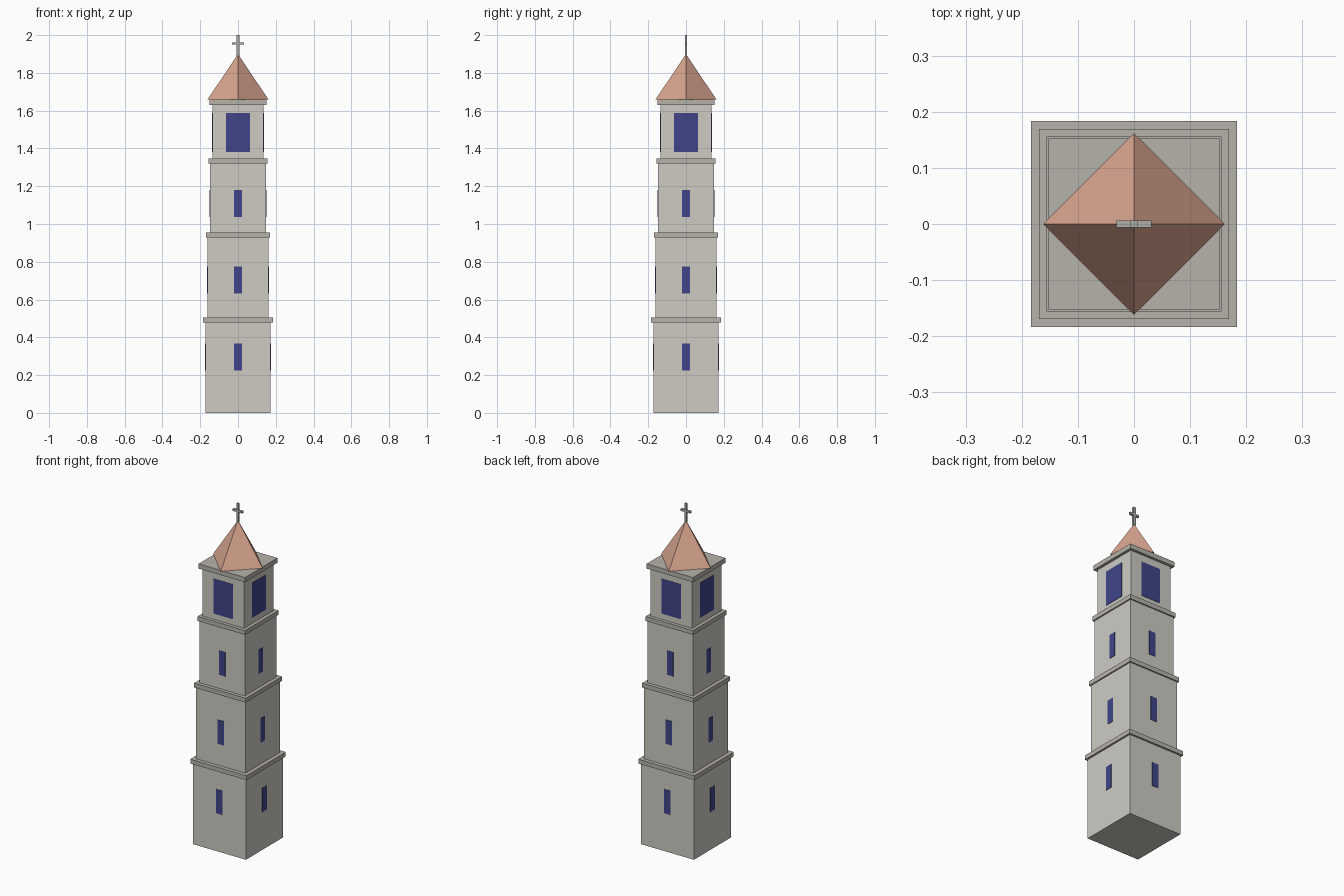
import bpy, bmesh
from math import pi
from mathutils import Matrix, Vector

if "Cube" in bpy.data.objects:
    bpy.data.objects.remove(bpy.data.objects["Cube"])


def material(name, rgb):
    m = bpy.data.materials.new(name)
    m.diffuse_color = (*rgb, 1)
    m.use_nodes = True
    m.node_tree.nodes["Principled BSDF"].inputs["Base Color"].default_value = m.diffuse_color
    return m


STONE = material("stone", (0.62, 0.60, 0.55))
TRIM = material("trim", (0.47, 0.45, 0.41))
ROOF = material("roof_tile", (0.70, 0.38, 0.28))
GLASS = material("dark_window", (0.05, 0.06, 0.25))
IRON = material("iron", (0.42, 0.42, 0.40))


def add_box(bm, size, center, turn=0.0):
    """Add a box, then swing it around the tower axis."""
    m = Matrix.Rotation(turn, 4, 'Z') @ Matrix.Translation(center) @ Matrix.Diagonal((*size, 1))
    bmesh.ops.create_cube(bm, size=1, matrix=m)


def finish(bm, name, mat):
    me = bpy.data.meshes.new(name)
    bm.to_mesh(me)
    bm.free()
    me.materials.append(mat)
    ob = bpy.data.objects.new(name, me)
    bpy.context.collection.objects.link(ob)
    return ob


def slab(name, half, z0, z1, mat):
    bm = bmesh.new()
    add_box(bm, (2 * half, 2 * half, z1 - z0), Vector((0, 0, (z0 + z1) / 2)))
    finish(bm, name, mat)


def windows(name, wall_half, half_w, z0, z1):
    """One thin panel on each of the four walls."""
    bm = bmesh.new()
    for i in range(4):
        add_box(bm, (2 * half_w, 0.01, z1 - z0),
                Vector((0, -wall_half + 0.003, (z0 + z1) / 2)), i * pi / 2)
    finish(bm, name, GLASS)


# Stacked storeys: wall half width, wall bottom, ledge bottom, ledge top,
# ledge half width, window half width, window bottom, window top
storeys = [
    ("base", 0.173, 0.0, 0.479, 0.505, 0.184, 0.021, 0.225, 0.367),
    ("second", 0.161, 0.505, 0.928, 0.954, 0.169, 0.021, 0.632, 0.775),
    ("third", 0.148, 0.954, 1.321, 1.347, 0.156, 0.021, 1.036, 1.179),
    ("belfry", 0.136, 1.347, 1.63, 1.658, 0.152, 0.064, 1.382, 1.588),
]
for name, half, z0, z1, z2, ledge, ww, w0, w1 in storeys:
    slab(name + "_walls", half, z0, z1, STONE)
    slab(name + "_ledge", ledge, z1, z2, TRIM)
    windows(name + "_windows", half, ww, w0, w1)

# Four-sided roof with its corners on the axes
bm = bmesh.new()
bmesh.ops.create_cone(bm, cap_ends=True, segments=4, radius1=0.162, radius2=0,
                      depth=0.242, matrix=Matrix.Translation((0, 0, 1.658 + 0.121)))
finish(bm, "roof", ROOF)

# Cross on the roof tip
bm = bmesh.new()
add_box(bm, (0.014, 0.012, 0.11), Vector((0, 0, 1.945)))
add_box(bm, (0.062, 0.012, 0.012), Vector((0, 0, 1.955)))
finish(bm, "cross", IRON)
